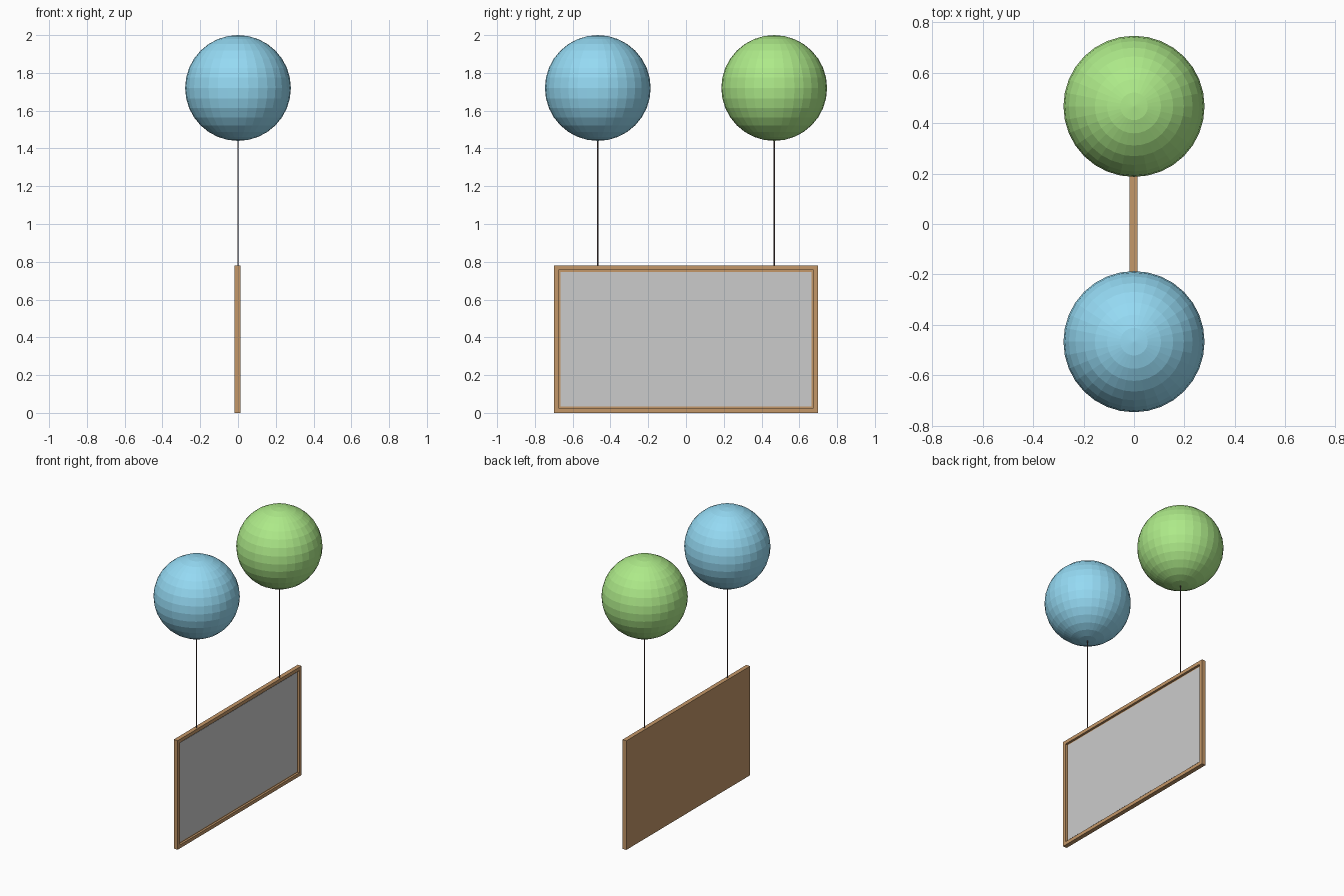
import bpy, bmesh
from mathutils import Matrix

if "Cube" in bpy.data.objects:
    bpy.data.objects.remove(bpy.data.objects["Cube"])

X_BACK, X_FRONT, X_BOARD = -0.018, 0.013, 0.002
HALF_Y, HEIGHT, BORDER = 0.70, 0.78, 0.035
RADIUS, BALL_Y, BALL_Z = 0.28, 0.467, 1.72


def material(name, rgb):
    mat = bpy.data.materials.new(name)
    mat.diffuse_color = (*rgb, 1)
    mat.use_nodes = True
    mat.node_tree.nodes["Principled BSDF"].inputs["Base Color"].default_value = mat.diffuse_color
    return mat


def finish(bm, name, mat=None):
    mesh = bpy.data.meshes.new(name)
    bm.to_mesh(mesh)
    bm.free()
    obj = bpy.data.objects.new(name, mesh)
    bpy.context.collection.objects.link(obj)
    if mat:
        mesh.materials.append(mat)
    return obj


def box(lo, hi):
    bm = bmesh.new()
    size = [b - a for a, b in zip(lo, hi)]
    mid = [(a + b) / 2 for a, b in zip(lo, hi)]
    bmesh.ops.create_cube(bm, size=1, matrix=Matrix.Translation(mid) @ Matrix.Diagonal((*size, 1)))
    return bm


wood = material("wood", (0.55, 0.31, 0.14))
cord = material("cord", (0.12, 0.08, 0.08))
blue = material("blue", (0.30, 0.70, 0.90))
green = material("green", (0.42, 0.82, 0.25))

# Wooden frame: solid back with a recessed front
bm = box((X_BACK, -HALF_Y, 0), (X_FRONT, HALF_Y, HEIGHT))
bm.normal_update()
front = max(bm.faces, key=lambda f: f.normal.x)
bmesh.ops.inset_region(bm, faces=[front], thickness=BORDER)
pocket = bmesh.ops.extrude_discrete_faces(bm, faces=[front])["faces"][0]
bmesh.ops.translate(bm, verts=pocket.verts, vec=(X_BOARD - 0.004 - X_FRONT, 0, 0))
finish(bm, "sign_frame", wood)

# Grey board filling the recess
finish(box((X_BOARD - 0.004, -HALF_Y + BORDER, BORDER),
           (X_BOARD, HALF_Y - BORDER, HEIGHT - BORDER)), "sign_board")

# Balloons and the strings that hold the sign
for side, mat, name in ((-1, blue, "blue"), (1, green, "green")):
    bm = bmesh.new()
    bmesh.ops.create_uvsphere(bm, u_segments=32, v_segments=16, radius=RADIUS)
    finish(bm, name + "_balloon", mat).location = (0, side * BALL_Y, BALL_Z)

    bottom, top = HEIGHT - 0.01, BALL_Z - RADIUS + 0.02
    bm = bmesh.new()
    bmesh.ops.create_cone(bm, cap_ends=True, segments=8, radius1=0.003, radius2=0.003, depth=top - bottom)
    finish(bm, name + "_string", cord).location = (0, side * BALL_Y, (top + bottom) / 2)
